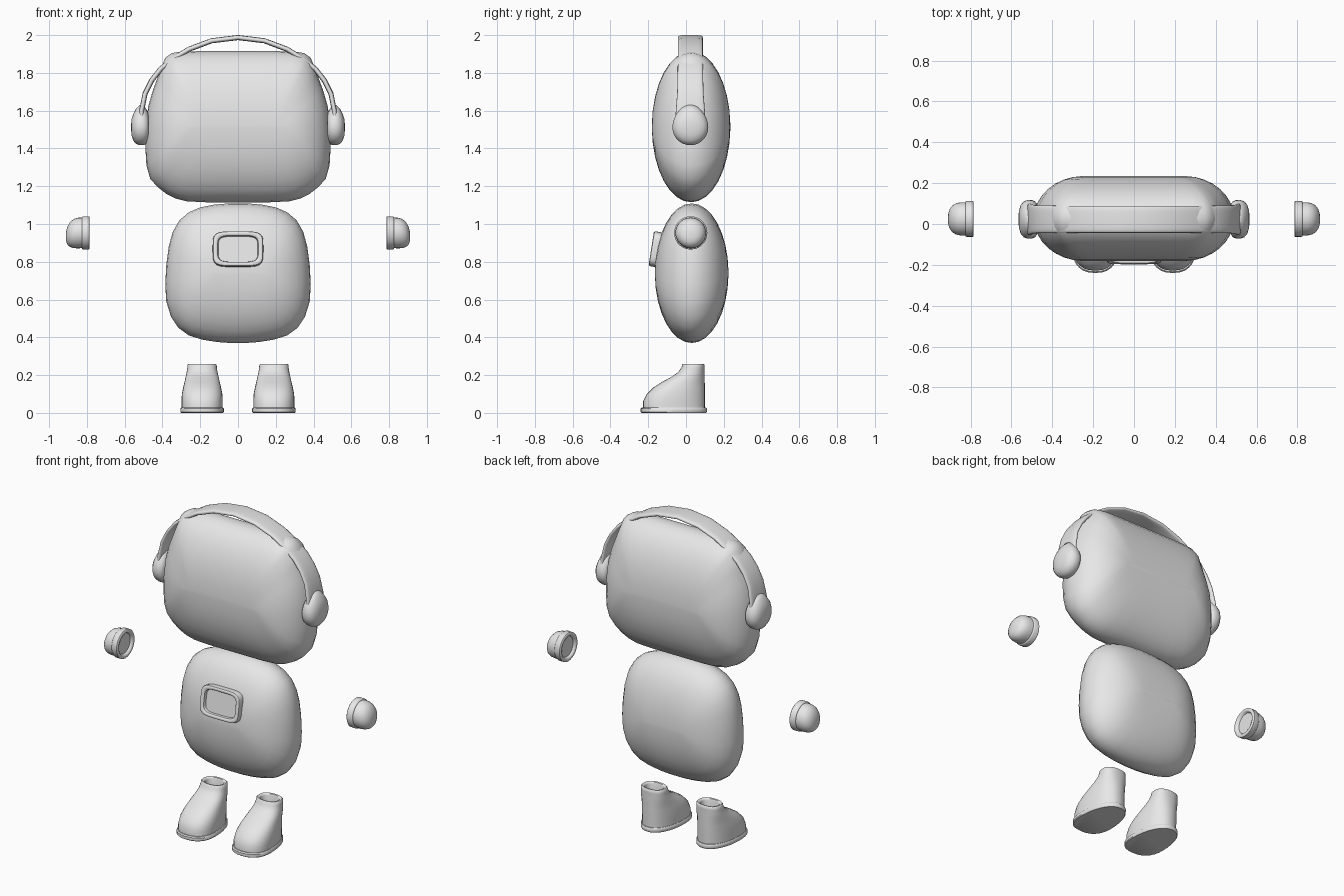
import bpy, bmesh, math
from mathutils import Vector, Matrix

grey = bpy.data.materials.new("light_grey")
grey.diffuse_color = (0.8, 0.8, 0.8, 1)


def finish(name, bm, angle=40):
    bmesh.ops.recalc_face_normals(bm, faces=bm.faces)
    me = bpy.data.meshes.new(name)
    bm.to_mesh(me)
    bm.free()
    ob = bpy.data.objects.new(name, me)
    bpy.context.collection.objects.link(ob)
    me.materials.append(grey)
    bpy.ops.object.select_all(action='DESELECT')
    bpy.context.view_layer.objects.active = ob
    ob.select_set(True)
    bpy.ops.object.shade_smooth_by_angle(angle=math.radians(angle))
    return ob


def loft(name, rings, angle=40):
    """Skin a list of equal-length point rings and cap both ends."""
    bm = bmesh.new()
    vs = [[bm.verts.new(p) for p in r] for r in rings]
    n = len(vs[0])
    for a, b in zip(vs, vs[1:]):
        for i in range(n):
            j = (i + 1) % n
            bm.faces.new((a[i], a[j], b[j], b[i]))
    bm.faces.new(vs[0])
    bm.faces.new(vs[-1])
    return finish(name, bm, angle)


def power(v, e):
    return math.copysign(abs(v) ** e, v)


def superellipse(a, b, e, n):
    """Rounded outline; e = 1 is an ellipse, smaller is boxier."""
    return [(a * power(math.cos(t), e), b * power(math.sin(t), e))
            for t in (2 * math.pi * i / n for i in range(n))]


def pillow(name, half, cz, cy, depth, core):
    """Cushion from a half front outline; core is the flat share of its width."""
    outline = half + [(-x, z) for x, z in reversed(half)]
    rings = []
    for k in range(17):
        a = math.pi * (k / 16 - 0.5) * 0.98
        s = math.cos(a)
        rings.append([(x * (core + (1 - core) * s), cy + depth * math.sin(a),
                       cz + (z - cz) * s) for x, z in outline])
    return loft(name, rings, 60)


# head and body
pillow("head", [(0.1, 1.915), (0.2, 1.915), (0.3, 1.913), (0.35, 1.905), (0.385, 1.88),
                (0.42, 1.79), (0.45, 1.71), (0.476, 1.62), (0.489, 1.5), (0.49, 1.4),
                (0.485, 1.31), (0.465, 1.24), (0.425, 1.195), (0.38, 1.16), (0.33, 1.135),
                (0.27, 1.12), (0.17, 1.115), (0.07, 1.115)], 1.515, 0.027, 0.208, 0.5)
pillow("body", [(0.05, 1.109), (0.13, 1.102), (0.2, 1.088), (0.26, 1.062), (0.31, 1.02),
                (0.345, 0.96), (0.367, 0.88), (0.38, 0.78), (0.385, 0.68), (0.38, 0.59),
                (0.355, 0.51), (0.315, 0.45), (0.26, 0.41), (0.19, 0.388), (0.11, 0.375),
                (0.04, 0.37)], 0.74, 0.03, 0.195, 0.3)

# chest pocket: tilted frame with a recessed panel
tilt = Matrix.Translation((0, -0.184, 0.87)) @ Matrix.Rotation(math.radians(-9), 4, 'X')
pocket = []
for a, b, y in [(0.132, 0.092, 0.06), (0.134, 0.094, 0.012), (0.131, 0.091, 0.003),
                (0.124, 0.085, 0), (0.115, 0.077, 0), (0.108, 0.071, 0.005),
                (0.104, 0.068, 0.022)]:
    pocket.append([tilt @ Vector((x, y, z)) for x, z in superellipse(a, b, 0.42, 40)])
loft("chest_pocket", pocket)

# headband: flat rounded strip swept over the head
arch = [(0.515, 1.53, 0.08), (0.51, 1.6, 0.077), (0.492, 1.69, 0.07), (0.457, 1.76, 0.068),
        (0.41, 1.82, 0.067), (0.345, 1.873, 0.066), (0.26, 1.925, 0.066), (0.14, 1.97, 0.066)]
path = arch + [(0, 1.987, 0.066)] + [(-x, z, w) for x, z, w in reversed(arch)]
strip = []
for i, (x, z, w) in enumerate(path):
    p, q = path[max(i - 1, 0)], path[min(i + 1, len(path) - 1)]
    t = Vector((q[0] - p[0], 0, q[1] - p[1])).normalized()
    nrm = Vector((-t.z, 0, t.x))
    strip.append([Vector((x, 0.023 + u, z)) + nrm * v
                  for u, v in superellipse(w, 0.0135, 0.6, 20)])
loft("headband", strip, 60)

for side, label in ((1, "right"), (-1, "left")):
    # ear cup: rounded dome leaning up into the band
    cup = []
    for x, r, lift in [(0.475, 0.075, 0), (0.485, 0.088, 0.002), (0.5, 0.094, 0.006),
                       (0.52, 0.095, 0.006), (0.54, 0.088, 0.003), (0.555, 0.07, 0),
                       (0.563, 0.045, 0), (0.566, 0.015, 0)]:
        cup.append([(side * x, 0.023 + u, 1.512 + v + (lift * 4 if v > 0 else 0) * max(0, v / 0.095) ** 2)
                    for u, v in superellipse(r, r, 1, 28)])
    loft(label + "_ear_cup", cup, 60)

    # hand: mitten dome with a cuff and hollow wrist
    hand = []
    for x, r, dz in [(0.80, 0.03, 0), (0.80, 0.062, 0), (0.787, 0.068, 0), (0.785, 0.074, 0),
                     (0.785, 0.083, 0), (0.789, 0.088, 0), (0.82, 0.088, 0), (0.825, 0.085, 0),
                     (0.826, 0.081, 0), (0.85, 0.081, -0.001), (0.872, 0.076, -0.004),
                     (0.89, 0.065, -0.009), (0.902, 0.049, -0.014), (0.909, 0.03, -0.018),
                     (0.911, 0.01, -0.02)]:
        hand.append([(side * x, 0.025 + u, 0.953 + dz + v) for u, v in superellipse(r, r, 1, 28)])
    loft(label + "_hand", hand, 50)

    # boots: egg-shaped rings (height, toe y, heel y, half width, toe flare)
    def egg(z, toe, heel, w, flare):
        cy, l = (toe + heel) / 2, (heel - toe) / 2
        return [(side * 0.19 + w * power(math.cos(t), 0.85) * (1 - flare * (1 + math.sin(t)) / 2),
                 cy + l * power(math.sin(t), 0.85), z)
                for t in (2 * math.pi * i / 32 for i in range(32))]

    loft(label + "_sole", [egg(0, -0.234, 0.106, 0.128, 0.3), egg(0.005, -0.24, 0.11, 0.133, 0.3),
                           egg(0.022, -0.24, 0.11, 0.133, 0.3),
                           egg(0.028, -0.234, 0.106, 0.128, 0.3)])
    loft(label + "_boot", [egg(0.02, -0.228, 0.1, 0.126, 0.3), egg(0.06, -0.228, 0.1, 0.126, 0.3),
                           egg(0.1, -0.208, 0.1, 0.123, 0.28), egg(0.135, -0.172, 0.1, 0.113, 0.24),
                           egg(0.165, -0.125, 0.099, 0.102, 0.18), egg(0.19, -0.078, 0.099, 0.092, 0.1),
                           egg(0.215, -0.042, 0.098, 0.083, 0.03), egg(0.24, -0.024, 0.098, 0.078, 0),
                           egg(0.255, -0.02, 0.098, 0.077, 0), egg(0.26, -0.015, 0.093, 0.072, 0),
                           egg(0.258, -0.006, 0.084, 0.06, 0), egg(0.25, -0.002, 0.08, 0.055, 0),
                           egg(0.17, -0.002, 0.08, 0.055, 0)], 50)
